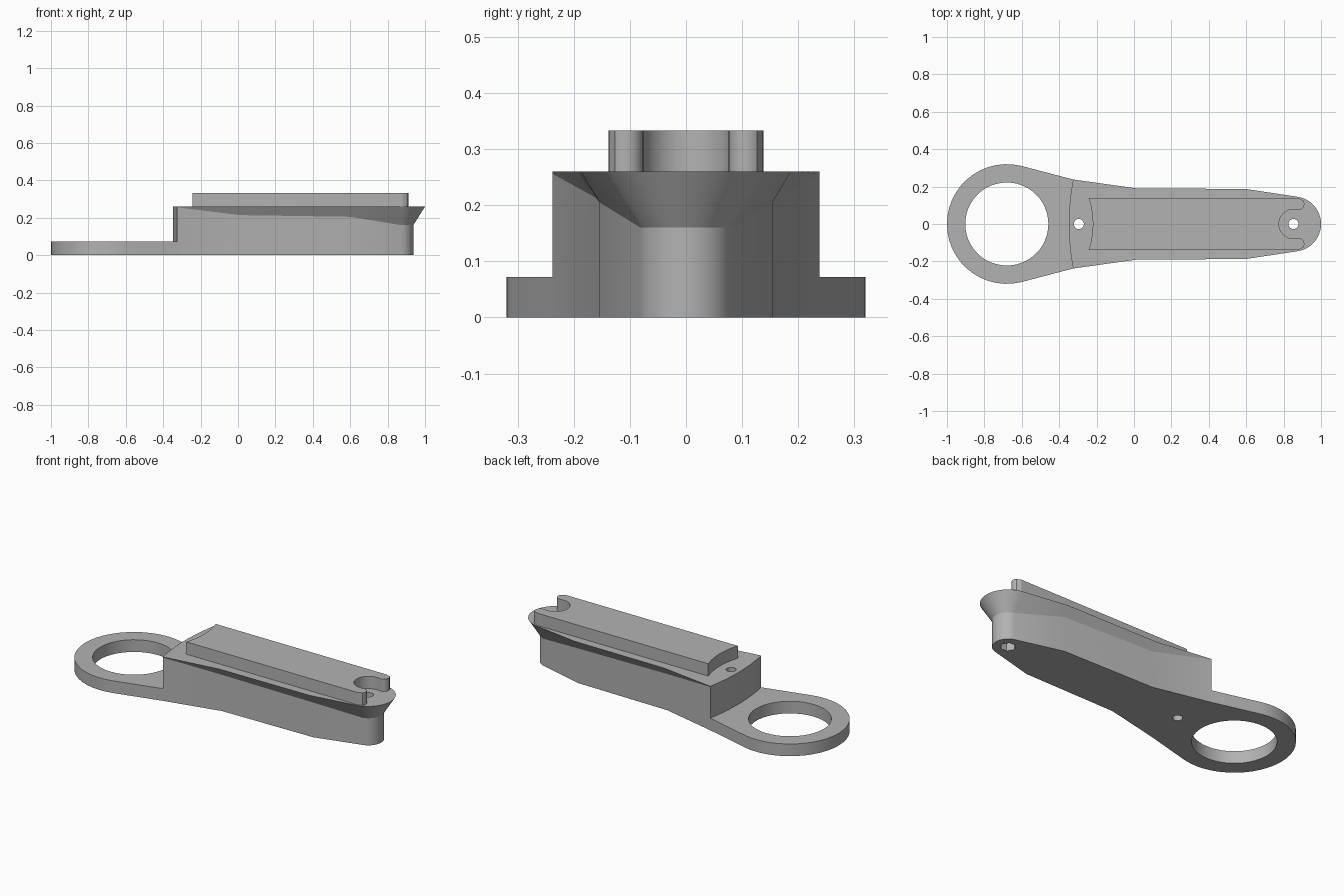
import bpy, bmesh
from math import sin, cos, radians, asin

if "Cube" in bpy.data.objects:
    bpy.data.objects.remove(bpy.data.objects["Cube"])

grey = bpy.data.materials.new("plain_grey")
grey.use_nodes = True
grey.diffuse_color = (0.45, 0.45, 0.45, 1)
grey.node_tree.nodes["Principled BSDF"].inputs["Base Color"].default_value = (0.45, 0.45, 0.45, 1)

RING_X, TIP_X = -0.68, 0.853
PLATE_H, BODY_H, SLAB_H = 0.072, 0.26, 0.333


def arc(cx, cy, r, a0, a1, n):
    """Points on an arc, angles in degrees."""
    steps = [radians(a0 + (a1 - a0) * i / n) for i in range(n + 1)]
    return [(cx + r * cos(a), cy + r * sin(a)) for a in steps]


def mirrored(pts):
    """The same points on the other side, in reverse order."""
    return [(p[0], -p[1], *p[2:]) for p in reversed(pts)]


def loft(name, loops):
    """Closed solid through a stack of equal loops of 3D points."""
    bm = bmesh.new()
    rows = [[bm.verts.new(p) for p in loop] for loop in loops]
    n = len(rows[0])
    for low, high in zip(rows, rows[1:]):
        for i in range(n):
            j = (i + 1) % n
            bm.faces.new((low[i], low[j], high[j], high[i]))
    bm.faces.new(rows[0])
    bm.faces.new(rows[-1])
    bmesh.ops.recalc_face_normals(bm, faces=bm.faces)
    mesh = bpy.data.meshes.new(name)
    bm.to_mesh(mesh)
    bm.free()
    obj = bpy.data.objects.new(name, mesh)
    bpy.context.collection.objects.link(obj)
    mesh.materials.append(grey)
    return obj


def prism(name, pts, z0, z1):
    return loft(name, [[(x, y, z) for x, y in pts] for z in (z0, z1)])


def select(obj):
    bpy.ops.object.select_all(action='DESELECT')
    obj.select_set(True)
    bpy.context.view_layer.objects.active = obj


def drill(obj, x, r, z0, z1, sides):
    """Cut a round or hexagonal hole on the centre line."""
    cutter = prism("hole_cutter", arc(x, 0, r, 0, 360 - 360 / sides, sides - 1), z0, z1)
    cutter.hide_render = True
    mod = obj.modifiers.new("hole", 'BOOLEAN')
    mod.operation, mod.solver, mod.object = 'DIFFERENCE', 'EXACT', cutter
    select(obj)
    bpy.ops.object.modifier_apply(modifier=mod.name)
    bpy.data.objects.remove(cutter)


# Bulging rear wall shared by the body and the ring plate, from -y to +y
REAR_R = 1.26
half = asin(0.238 / REAR_R) * 57.2958
rear = arc(0.912, 0, REAR_R, 180 + half, 180 - half, 12)

# Body: straight lower walls that flare out to a wider top
low_side = [(0.01, 0.162), (0.6, 0.154)]
top_side = [(0.01, 0.191), (0.6, 0.187)]
mid_z = [0.214, 0.205]
low_tip = arc(TIP_X, 0, 0.084, 75, -75, 20)
top_tip = arc(TIP_X, 0, 0.147, 80, -80, 20)

bottom = [(x, y, 0) for x, y in rear + low_side + low_tip + mirrored(low_side)]
mid_wall = [(x, y, z) for (x, y), z in zip(low_side, mid_z)]
middle = ([(x, y, BODY_H - 0.004) for x, y in rear] + mid_wall
          + [(x, y, 0.16) for x, y in low_tip] + mirrored(mid_wall))
top = [(x, y, BODY_H) for x, y in rear + top_side + top_tip + mirrored(top_side)]
body = loft("body", [bottom, middle, top])
drill(body, -0.295, 0.027, -0.1, 0.5, 24)
drill(body, TIP_X, 0.027, -0.1, 0.5, 24)
drill(body, TIP_X, 0.042, -0.1, 0.07, 6)

# Ring plate: round end with straight sides running into the body
plate = prism("ring_plate", arc(RING_X, 0, 0.32, 76, 284, 26) + rear, 0, PLATE_H)
drill(plate, RING_X, 0.222, -0.1, 0.3, 48)

# Raised slab: hollowed rear end and a forked tip with a round notch
SLAB_W, NOTCH_R = 0.138, 0.078
rear_cut = arc(-0.66, 0, 0.44, -18.3, 18.3, 10)
prong = arc(0.872, 0.107, 0.031, 90, 50, 3) + arc(0.88, 0.107, 0.031, 40, -90, 10)
notch = arc(TIP_X, 0, NOTCH_R, 90, 270, 20)
slab = prism("raised_slab", rear_cut + prong + notch + mirrored(prong), BODY_H, SLAB_H)

for part in (body, plate, slab):
    select(part)
    bpy.ops.object.shade_smooth_by_angle(angle=radians(20))
